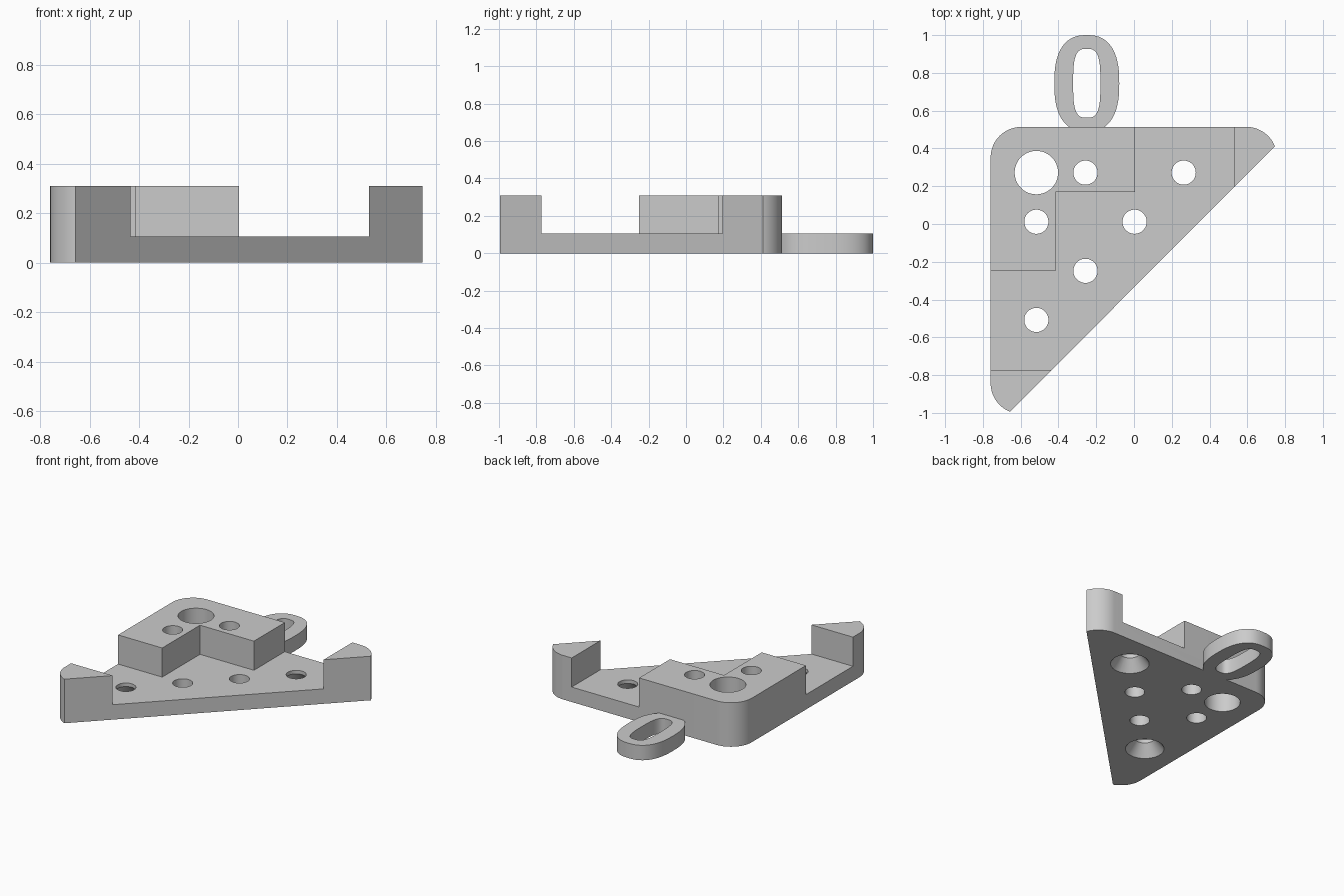
import bpy, bmesh
from math import sin, cos, pi, radians, copysign

cube = bpy.data.objects.get("Cube")
if cube:
    bpy.data.objects.remove(cube)

GREY = (0.6, 0.6, 0.6, 1)
grey = bpy.data.materials.new("plain grey")
grey.use_nodes = True
grey.diffuse_color = GREY
grey.node_tree.nodes["Principled BSDF"].inputs["Base Color"].default_value = GREY

PLATE, TOP = 0.105, 0.31


def add_object(name, bm):
    bmesh.ops.recalc_face_normals(bm, faces=bm.faces)
    mesh = bpy.data.meshes.new(name)
    bm.to_mesh(mesh)
    bm.free()
    obj = bpy.data.objects.new(name, mesh)
    bpy.context.collection.objects.link(obj)
    mesh.materials.append(grey)
    return obj


def select(obj):
    bpy.ops.object.select_all(action='DESELECT')
    obj.select_set(True)
    bpy.context.view_layer.objects.active = obj


def prism(name, points, z0, z1):
    bm = bmesh.new()
    face = bm.faces.new([bm.verts.new((x, y, z0)) for x, y in points])
    new = bmesh.ops.extrude_face_region(bm, geom=[face])["geom"]
    for v in new:
        if isinstance(v, bmesh.types.BMVert):
            v.co.z = z1
    return add_object(name, bm)


def lathe_cutter(x, y, profile, sides=48):
    # stack of circles given as (radius, height), capped at both ends
    bm = bmesh.new()
    rings = [[bm.verts.new((x + r * cos(2 * pi * i / sides), y + r * sin(2 * pi * i / sides), z))
              for i in range(sides)] for r, z in profile]
    for a, b in zip(rings, rings[1:]):
        for i in range(sides):
            j = (i + 1) % sides
            bm.faces.new((a[i], a[j], b[j], b[i]))
    bm.faces.new(rings[0])
    bm.faces.new(rings[-1])
    return add_object("hole_cutter", bm)


def cut(target, cutter):
    cutter.hide_render = True
    mod = target.modifiers.new("cut", 'BOOLEAN')
    mod.operation, mod.solver, mod.object = 'DIFFERENCE', 'EXACT', cutter
    select(target)
    bpy.ops.object.modifier_apply(modifier=mod.name)
    bpy.data.objects.remove(cutter)


def arc(cx, cy, r, start, end, steps=16):
    angles = [radians(start + (end - start) * i / steps) for i in range(steps + 1)]
    return [(cx + r * cos(a), cy + r * sin(a)) for a in angles]


# Triangular body with rounded corners, clipped along the diagonal
outline = (arc(0.595, 0.352, 0.162, 21.5, 90) + arc(-0.597, 0.352, 0.162, 90, 180)
           + arc(-0.597, -0.843, 0.162, 180, 248.5))
body = prism("bracket_body", outline, 0, TOP)

# Lower the middle, leaving an L-shaped block and two end posts
recess = [(0.005, 0.7), (0.53, 0.7), (0.53, -0.772), (-0.9, -0.772),
          (-0.9, -0.25), (-0.415, -0.25), (-0.415, 0.17), (0.005, 0.17)]
cut(body, prism("recess_cutter", recess, PLATE, 0.5))

# Large hole, plain holes, and two holes countersunk from below
P = 0.26
SMALL, LARGE = 0.064, 0.115
cut(body, lathe_cutter(-2 * P + 0.003, 0.272, [(LARGE, -0.1), (LARGE, 0.5)]))
for col, row in [(-1, 0), (-2, -1), (0, -1), (-1, -2)]:
    cut(body, lathe_cutter(col * P + 0.003, 0.272 + row * P, [(SMALL, -0.1), (SMALL, 0.5)]))
for col, row in [(1, 0), (-2, -3)]:
    cut(body, lathe_cutter(col * P + 0.003, 0.272 + row * P,
                           [(0.125, -0.1), (0.125, 0), (SMALL, 0.08), (SMALL, 0.5)]))


# Oval hanging loop on the back edge
def oval(rx, ry, power, low, steps=64):
    pts = []
    for i in range(steps):
        c, s = cos(2 * pi * i / steps), sin(2 * pi * i / steps)
        x = copysign(abs(c) ** (2 / power), c) * rx
        y = copysign(abs(s) ** (2 / power), s) * ry
        pts.append((x - 0.25, max(y + 0.745, low)))
    return pts


bm = bmesh.new()
outer, inner = oval(0.172, 0.255, 2.5, 0.513), oval(0.072, 0.182, 3.2, 0)
loops = [[bm.verts.new((x, y, z)) for x, y in pts]
         for pts, z in ((outer, 0), (outer, PLATE), (inner, PLATE), (inner, 0))]
for a, b in zip(loops, loops[1:] + loops[:1]):
    for i in range(len(a)):
        j = (i + 1) % len(a)
        bm.faces.new((a[i], a[j], b[j], b[i]))
loop = add_object("hanging_loop", bm)

for obj in (body, loop):
    select(obj)
    bpy.ops.object.shade_smooth_by_angle(angle=radians(30))
